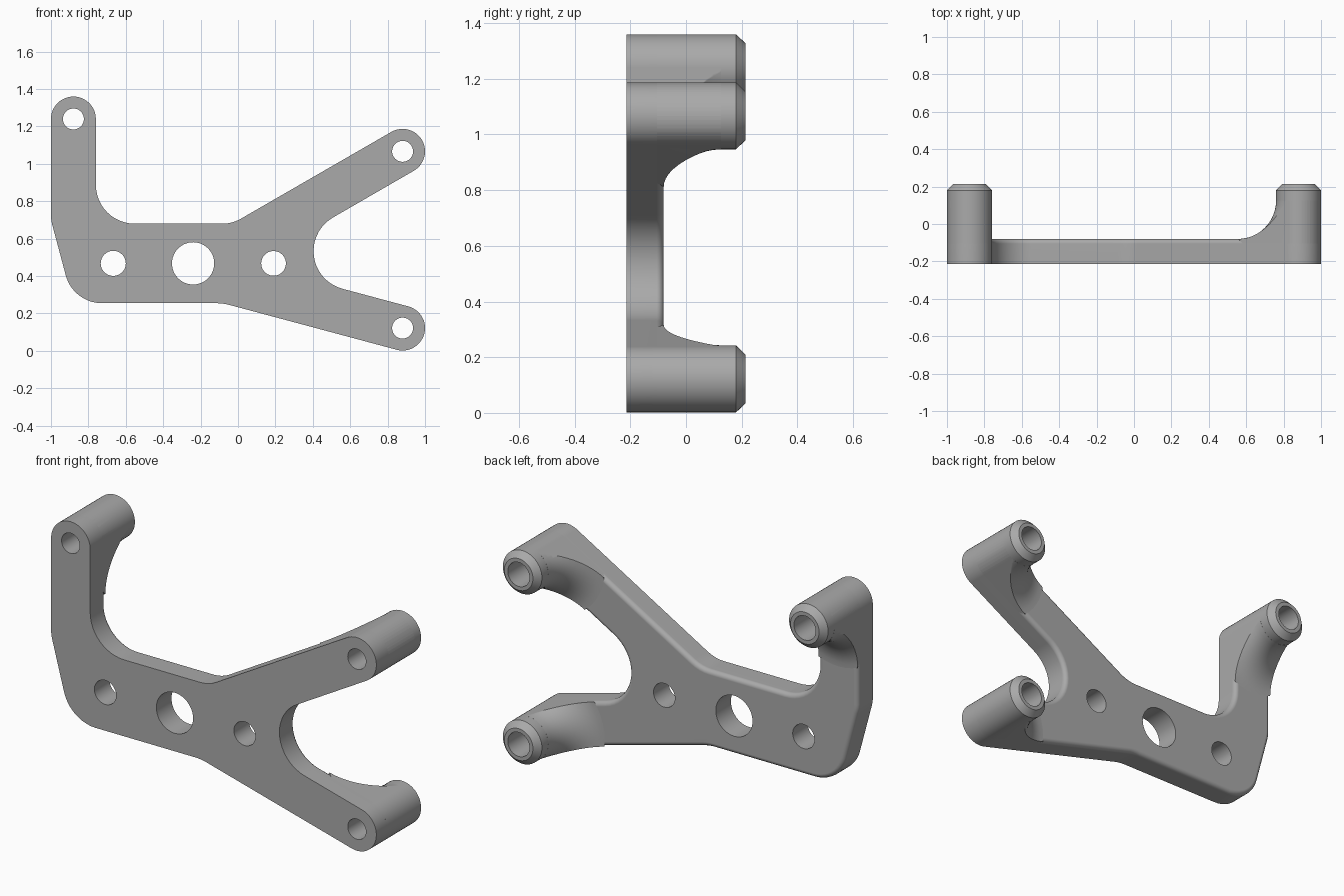
import bpy
import bmesh
from math import sin, cos, tan, pi, radians
from mathutils import Vector, Matrix

cube = bpy.data.objects.get("Cube")
if cube:
    bpy.data.objects.remove(cube, do_unlink=True)

FRONT, PLATE_BACK, BOSS_BACK = -0.213, -0.08, 0.213
BOSS_R, HOLE_R, FILLET_R = 0.12, 0.056, 0.205
SIDES = 48

grey = bpy.data.materials.new("satin grey")
grey.use_nodes = True
grey.diffuse_color = (0.4, 0.4, 0.4, 1)
grey.node_tree.nodes["Principled BSDF"].inputs["Base Color"].default_value = (0.4, 0.4, 0.4, 1)


def make_object(name, bm):
    bmesh.ops.recalc_face_normals(bm, faces=bm.faces)
    mesh = bpy.data.meshes.new(name)
    bm.to_mesh(mesh)
    bm.free()
    mesh.materials.append(grey)
    obj = bpy.data.objects.new(name, mesh)
    bpy.context.collection.objects.link(obj)
    return obj


def activate(obj):
    bpy.ops.object.select_all(action='DESELECT')
    obj.select_set(True)
    bpy.context.view_layer.objects.active = obj


def boolean(obj, cutter, operation):
    activate(obj)
    mod = obj.modifiers.new("cut", 'BOOLEAN')
    mod.operation = operation
    mod.solver = 'EXACT'
    mod.object = cutter
    bpy.ops.object.modifier_apply(modifier=mod.name)


def smooth(obj):
    activate(obj)
    bpy.ops.object.shade_smooth_by_angle(angle=radians(32))
    mod = obj.modifiers.new("even shading", 'WEIGHTED_NORMAL')
    mod.keep_sharp = True


def round_corners(corners):
    """Replace each (point, radius) corner by a tangent arc."""
    path = []
    for i, (p, r) in enumerate(corners):
        a = (corners[i - 1][0] - p).normalized()
        b = (corners[(i + 1) % len(corners)][0] - p).normalized()
        half = a.angle(b) / 2
        centre = p + (a + b).normalized() * r / sin(half)
        start = p + a * r / tan(half) - centre
        sweep = pi - 2 * half
        if a.x * b.y - a.y * b.x < 0:
            sweep = -sweep
        steps = max(3, round(abs(sweep) / (2 * pi) * SIDES))
        for k in range(steps + 1):
            t = -sweep * k / steps
            q = centre + Vector((start.x * cos(t) - start.y * sin(t),
                                 start.x * sin(t) + start.y * cos(t)))
            if not path or (q - path[-1]).length > 1e-4:
                path.append(q)
    if (path[0] - path[-1]).length < 1e-4:
        path.pop()
    return path


def prism(path, y0, y1, edge_round=0):
    bm = bmesh.new()
    front = [bm.verts.new((p.x, y0, p.y)) for p in path]
    back = [bm.verts.new((p.x, y1, p.y)) for p in path]
    bm.faces.new(front)
    cap = bm.faces.new(back)
    n = len(path)
    for i in range(n):
        j = (i + 1) % n
        bm.faces.new((front[i], front[j], back[j], back[i]))
    bmesh.ops.recalc_face_normals(bm, faces=bm.faces)
    if edge_round:
        bmesh.ops.bevel(bm, geom=list(cap.edges), offset=edge_round, segments=4,
                        profile=0.5, affect='EDGES', clamp_overlap=False)
    return bm


def ring(name, centre, profile):
    """Turn a closed (radius, y) profile about a boss axis."""
    bm = bmesh.new()
    loops = []
    for s in range(SIDES):
        t = 2 * pi * s / SIDES
        loops.append([bm.verts.new((centre.x + r * cos(t), y, centre.y + r * sin(t)))
                      for r, y in profile])
    n = len(profile)
    for s in range(SIDES):
        a, b = loops[s], loops[(s + 1) % SIDES]
        for i in range(n):
            j = (i + 1) % n
            bm.faces.new((a[i], a[j], b[j], b[i]))
    return make_object(name, bm)


# Boss centres and the direction of each arm
bosses = {
    "right_upper": (Vector((-0.88, 1.24)), 90),
    "left_upper": (Vector((0.88, 1.067)), 30),
    "left_lower": (Vector((0.88, 0.122)), -15),
}


def arm_end(key):
    c, angle = bosses[key]
    u = Vector((cos(radians(angle)), sin(radians(angle))))
    n = Vector((-u.y, u.x))
    return [(c + BOSS_R * (u + n), BOSS_R), (c + BOSS_R * (u - n), BOSS_R)]


# Rounded bracket outline, clockwise from the tall arm
outline = round_corners(
    arm_end("right_upper")
    + [(Vector((-0.76, 0.68)), 0.208), (Vector((-0.031, 0.68)), 0.2)]
    + arm_end("left_upper")
    + [(Vector((0.073, 0.462)), 0.208)]
    + arm_end("left_lower")
    + [(Vector((-0.08, 0.255)), 0.25), (Vector((-0.881, 0.255)), 0.2),
       (Vector((-1, 0.70)), 0.2)])

# Flat plate with softened back edge, drilled through
plate = make_object("bracket_plate", prism(outline, FRONT, PLATE_BACK, 0.025))
holes = [(-0.667, 0.468, 0.067), (-0.24, 0.468, 0.113), (0.19, 0.468, 0.066)]
holes += [(c.x, c.y, HOLE_R) for c, _ in bosses.values()]
drill = bmesh.new()
for x, z, r in holes:
    bmesh.ops.create_cone(drill, cap_ends=True, segments=SIDES, radius1=r, radius2=r, depth=1,
                          matrix=Matrix.Translation((x, 0, z)) @ Matrix.Rotation(pi / 2, 4, 'X'))
drill = make_object("hole_cutter", drill)
boolean(plate, drill, 'DIFFERENCE')
smooth(plate)

# Bosses with chamfered tips, and concave flares trimmed to the arm width
trim = make_object("arm_trim", prism(outline, FRONT, 0.4))
flare_top = PLATE_BACK + FILLET_R
flare_r = BOSS_R + FILLET_R
arc = [(flare_r - FILLET_R * cos(t) + 0.0005 * cos(t), flare_top - FILLET_R * sin(t))
       for t in (pi / 2 * k / 12 for k in range(13))]
for key, (centre, _) in bosses.items():
    boss = ring(key + "_boss", centre, [
        (HOLE_R, -0.12), (BOSS_R, -0.12), (BOSS_R, 0.18), (0.088, BOSS_BACK),
        (0.067, BOSS_BACK), (0.067, 0.0), (HOLE_R, 0.0)])
    smooth(boss)
    flare = ring(key + "_flare", centre,
                 [(0.1, flare_top)] + arc + [(flare_r - 0.025, -0.105), (0.1, -0.105)])
    boolean(flare, trim, 'INTERSECT')
    smooth(flare)

for helper in (drill, trim):
    bpy.data.objects.remove(helper, do_unlink=True)
